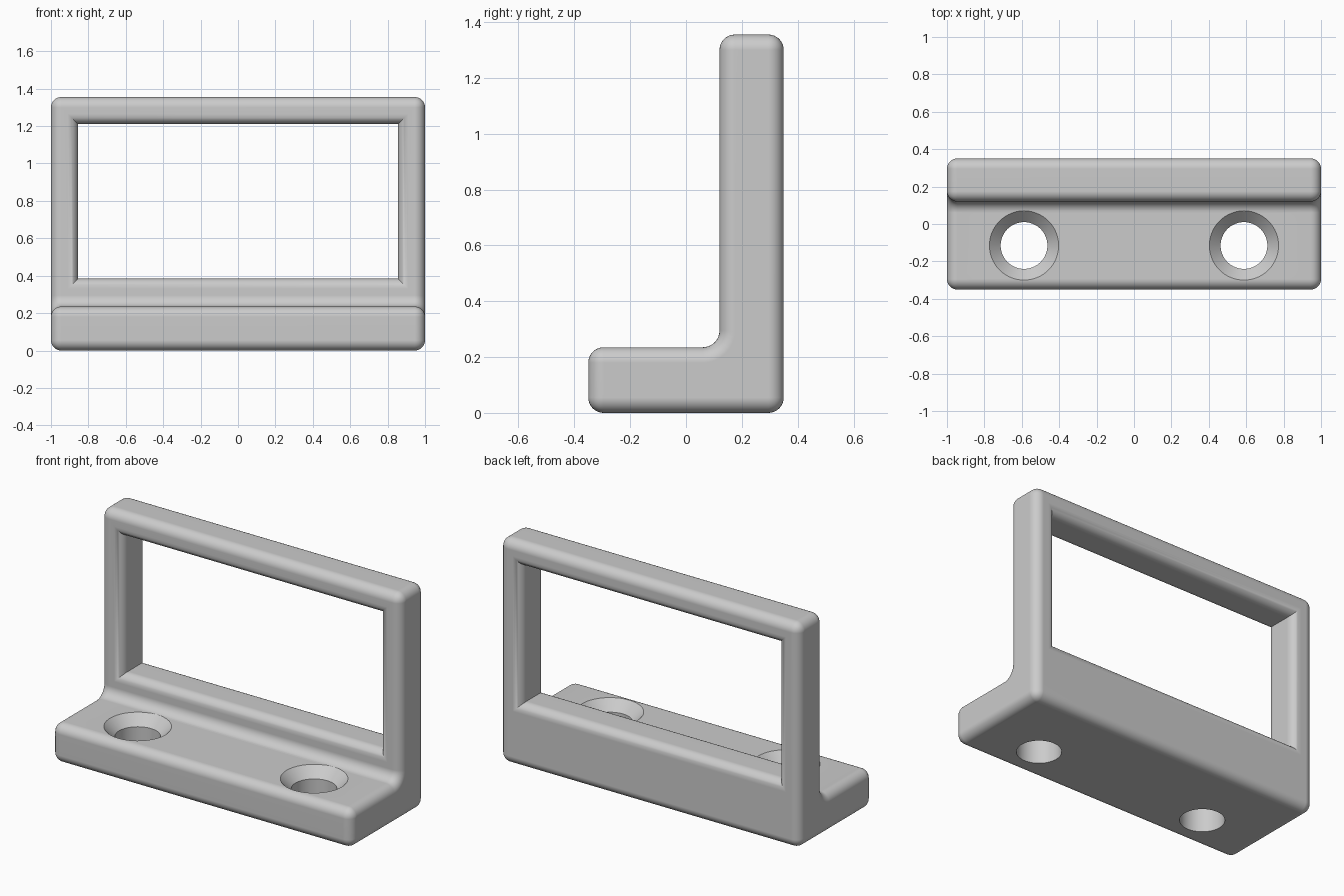
import bpy
import bmesh
from math import sin, cos, pi, radians

cube = bpy.data.objects.get("Cube")
if cube:
    bpy.data.objects.remove(cube, do_unlink=True)

HALF_X, HALF_Y, TOP = 1.0, 0.35, 1.355
BASE_TOP, FACE_Y = 0.235, 0.12        # top of the foot, front of the upright
ROUND, FILLET, STEPS = 0.055, 0.06, 8

grey = bpy.data.materials.new("plain grey")
grey.use_nodes = True
grey.diffuse_color = (0.6, 0.6, 0.6, 1)
grey.node_tree.nodes["Principled BSDF"].inputs["Base Color"].default_value = (0.6, 0.6, 0.6, 1)


def loft(name, rings, bevel=0):
    """Closed solid skinned through matching rings of points."""
    bm = bmesh.new()
    loops = [[bm.verts.new(p) for p in ring] for ring in rings]
    n = len(loops[0])
    for a, b in zip(loops, loops[1:]):
        for i in range(n):
            j = (i + 1) % n
            bm.faces.new((a[i], a[j], b[j], b[i]))
    bm.faces.new(loops[0])
    bm.faces.new(loops[-1])
    bmesh.ops.recalc_face_normals(bm, faces=bm.faces[:])
    if bevel:
        sharp = [e for e in bm.edges if e.calc_face_angle(0) > radians(35)]
        bmesh.ops.bevel(bm, geom=sharp, offset=bevel, segments=STEPS, profile=0.5,
                        affect='EDGES', clamp_overlap=False)
    mesh = bpy.data.meshes.new(name)
    bm.to_mesh(mesh)
    bm.free()
    mesh.materials.append(grey)
    obj = bpy.data.objects.new(name, mesh)
    bpy.context.collection.objects.link(obj)
    return obj


def cut(target, cutter):
    cutter.hide_render = True
    mod = target.modifiers.new("cut", 'BOOLEAN')
    mod.operation = 'DIFFERENCE'
    mod.solver = 'EXACT'
    mod.object = cutter
    bpy.context.view_layer.objects.active = target
    bpy.ops.object.modifier_apply(modifier=mod.name)
    bpy.data.objects.remove(cutter, do_unlink=True)


# L-shaped body with a filleted inner corner and rounded outer edges
profile = [(-HALF_Y, 0), (HALF_Y, 0), (HALF_Y, TOP), (FACE_Y, TOP)]
for k in range(STEPS + 1):
    a = pi / 2 * k / STEPS
    profile.append((FACE_Y - FILLET + FILLET * cos(a), BASE_TOP + FILLET - FILLET * sin(a)))
profile.append((-HALF_Y, BASE_TOP))
bracket = loft("bracket", [[(x, y, z) for y, z in profile] for x in (-HALF_X, HALF_X)], ROUND)

# Window opening whose front and back rims flare in a quarter round
flare = [(ROUND, FACE_Y - 0.05)]
for k in range(STEPS + 1):
    a = pi / 2 * k / STEPS
    flare.append((ROUND * (1 - sin(a)), FACE_Y + ROUND * (1 - cos(a))))
flare += [(g, FACE_Y + HALF_Y - y) for g, y in reversed(flare)]


def window_ring(grow, y):
    w, low, high = 0.855 + grow, 0.385 - grow, 1.21 + grow
    return [(-w, y, low), (w, y, low), (w, y, high), (-w, y, high)]


cut(bracket, loft("window_cutter", [window_ring(g, y) for g, y in flare]))

# Two countersunk screw holes through the foot
hole = [(0.125, -0.1), (0.125, BASE_TOP - 0.06), (0.195, BASE_TOP + 0.01)]
for side in (-1, 1):
    rings = [[(side * 0.588 + r * cos(2 * pi * i / 64), -0.115 + r * sin(2 * pi * i / 64), z)
              for i in range(64)] for r, z in hole]
    cut(bracket, loft("hole_cutter", rings))

# Smooth rounds, crisp hole rims and window corners
bracket.data.materials.clear()
bracket.data.materials.append(grey)
for poly in bracket.data.polygons:
    poly.material_index = 0
bpy.ops.object.select_all(action='DESELECT')
bracket.select_set(True)
bpy.context.view_layer.objects.active = bracket
bpy.ops.object.shade_smooth_by_angle(angle=radians(30))
weighted = bracket.modifiers.new("even_shading", 'WEIGHTED_NORMAL')
weighted.keep_sharp = True
